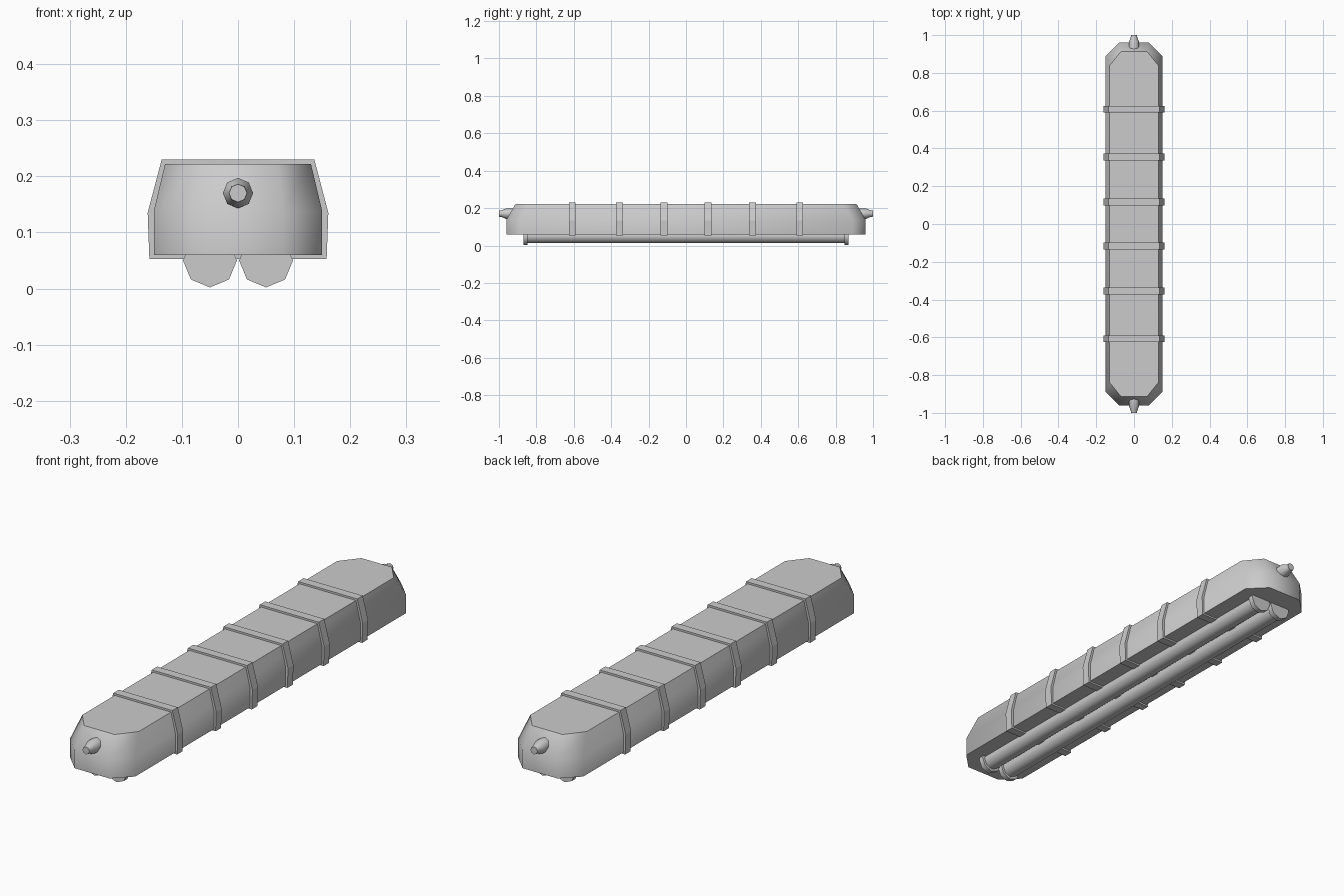
import bpy, bmesh
from math import radians, pi, sin, cos

if "Cube" in bpy.data.objects:
    bpy.data.objects.remove(bpy.data.objects["Cube"])


def loft(name, rings, angle=50):
    """Skin a list of closed rings and cap both ends."""
    bm = bmesh.new()
    loops = [[bm.verts.new(p) for p in ring] for ring in rings]
    n = len(loops[0])
    for a, b in zip(loops, loops[1:]):
        for i in range(n):
            j = (i + 1) % n
            bm.faces.new((a[i], a[j], b[j], b[i]))
    bm.faces.new(loops[0][::-1])
    bm.faces.new(loops[-1])
    bmesh.ops.recalc_face_normals(bm, faces=bm.faces[:])
    mesh = bpy.data.meshes.new(name)
    bm.to_mesh(mesh)
    bm.free()
    ob = bpy.data.objects.new(name, mesh)
    bpy.context.collection.objects.link(ob)
    bpy.ops.object.select_all(action='DESELECT')
    ob.select_set(True)
    bpy.context.view_layer.objects.active = ob
    bpy.ops.object.shade_smooth_by_angle(angle=radians(angle))
    return ob


def outline(x, y, cx, cy, z):
    """Long plan outline with chamfered corners."""
    q = [(x, -cy), (x, cy), (cx, y), (-cx, y),
         (-x, cy), (-x, -cy), (-cx, -y), (cx, -y)]
    return [(a, b, z) for a, b in q]


def lathe_y(name, x, z, profile, sides=8):
    """Round part along y; profile is a list of (y, radius)."""
    return loft(name, [[(x + r * sin(2 * pi * i / sides), y,
                         z + r * cos(2 * pi * i / sides))
                        for i in range(sides)] for y, r in profile])


# Housing
loft("housing", [outline(0.15, 0.96, 0.08, 0.89, 0.06),
                 outline(0.15, 0.96, 0.08, 0.89, 0.138),
                 outline(0.13, 0.912, 0.07, 0.838, 0.222)])

# Bands around the housing
half = [(0.158, 0.053), (0.161, 0.135), (0.136, 0.23)]
section = half + [(-x, z) for x, z in reversed(half)]
for y in (0.608, 0.355, 0.117):
    for s in (-1, 1):
        loft("band", [[(x, s * y + d, z) for x, z in section]
                      for d in (-0.018, 0.018)], angle=10)

# Lamp tubes with end caps
for x in (-0.05, 0.05):
    lathe_y("lamp_tube", x, 0.05, [(-0.86, 0.037), (0.86, 0.037)])
    for s in (-1, 1):
        lathe_y("tube_cap", x, 0.05, [(s * 0.848, 0.048), (s * 0.87, 0.048)])

# Cable glands at both ends
for s in (-1, 1):
    lathe_y("cable_gland", 0, 0.17,
            [(s * 0.925, 0.027), (s * 0.965, 0.027),
             (s * 0.985, 0.018), (s * 1.0, 0.016)])
